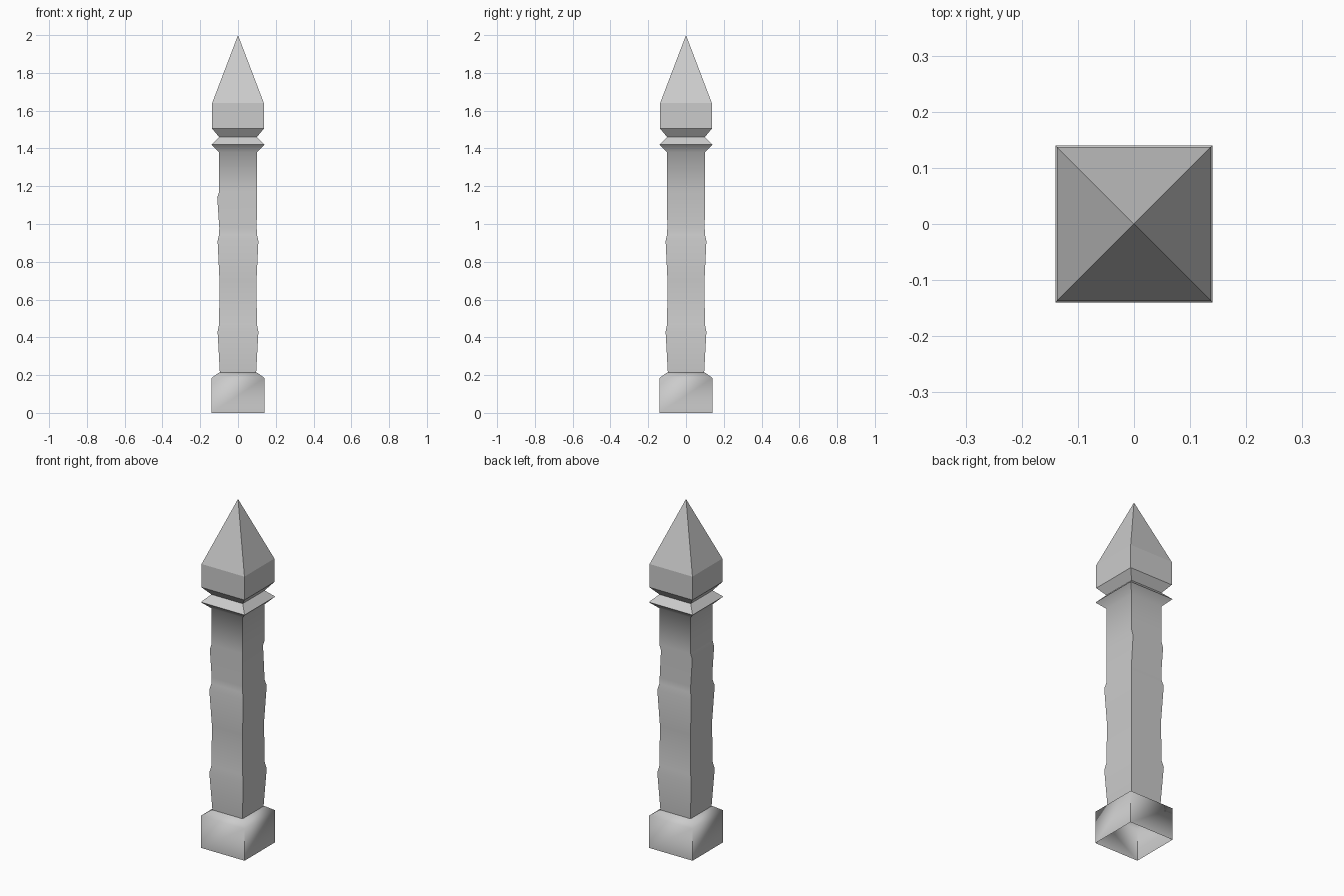
import bpy, bmesh, math

cube = bpy.data.objects.get("Cube")
if cube:
    bpy.data.objects.remove(cube, do_unlink=True)

stone = bpy.data.materials.new("grey stone")
stone.use_nodes = True
GREY = (0.6, 0.6, 0.6, 1)
stone.diffuse_color = GREY
stone.node_tree.nodes["Principled BSDF"].inputs["Base Color"].default_value = GREY

CORNERS = ((-1, -1), (1, -1), (1, 1), (-1, 1))


def square_loft(name, profile, tip=None, smooth=None, chipped=None):
    """Stack square rings given as (half width, height), with an optional point on top."""
    bm = bmesh.new()
    rings = [[bm.verts.new((sx * r, sy * r, z)) for sx, sy in CORNERS] for r, z in profile]
    for low, high in zip(rings, rings[1:]):
        for i in range(4):
            j = (i + 1) % 4
            bm.faces.new((low[i], low[j], high[j], high[i]))
    if tip:
        point = bm.verts.new((0, 0, tip))
        for i in range(4):
            bm.faces.new((rings[-1][i], rings[-1][(i + 1) % 4], point))
    # Worn ring pushed sideways, except at its front left corner
    if chipped is not None:
        for i in (0, 2, 3):
            rings[chipped][i].co.x -= 0.01
    mesh = bpy.data.meshes.new(name)
    bm.to_mesh(mesh)
    bm.free()
    mesh.materials.append(stone)
    obj = bpy.data.objects.new(name, mesh)
    bpy.context.collection.objects.link(obj)
    if smooth:
        bpy.ops.object.select_all(action='DESELECT')
        obj.select_set(True)
        bpy.context.view_layer.objects.active = obj
        bpy.ops.object.shade_smooth_by_angle(angle=math.radians(smooth))
    return obj


# Hollow plinth with a sloped shoulder
square_loft("base", [(0.14, 0), (0.14, 0.185), (0.098, 0.215)], smooth=60)

# Worn shaft flaring into the collar
square_loft("shaft", [(0.096, 0.21), (0.108, 0.43), (0.1, 0.47), (0.098, 0.7),
                      (0.108, 0.91), (0.1, 0.945), (0.099, 0.98), (0.1, 1.14),
                      (0.1, 1.17), (0.1, 1.38), (0.14, 1.42), (0.1, 1.46)],
            smooth=60, chipped=7)

# Pointed cap
square_loft("cap", [(0.1, 1.46), (0.137, 1.505), (0.137, 1.64)], tip=2.0)
